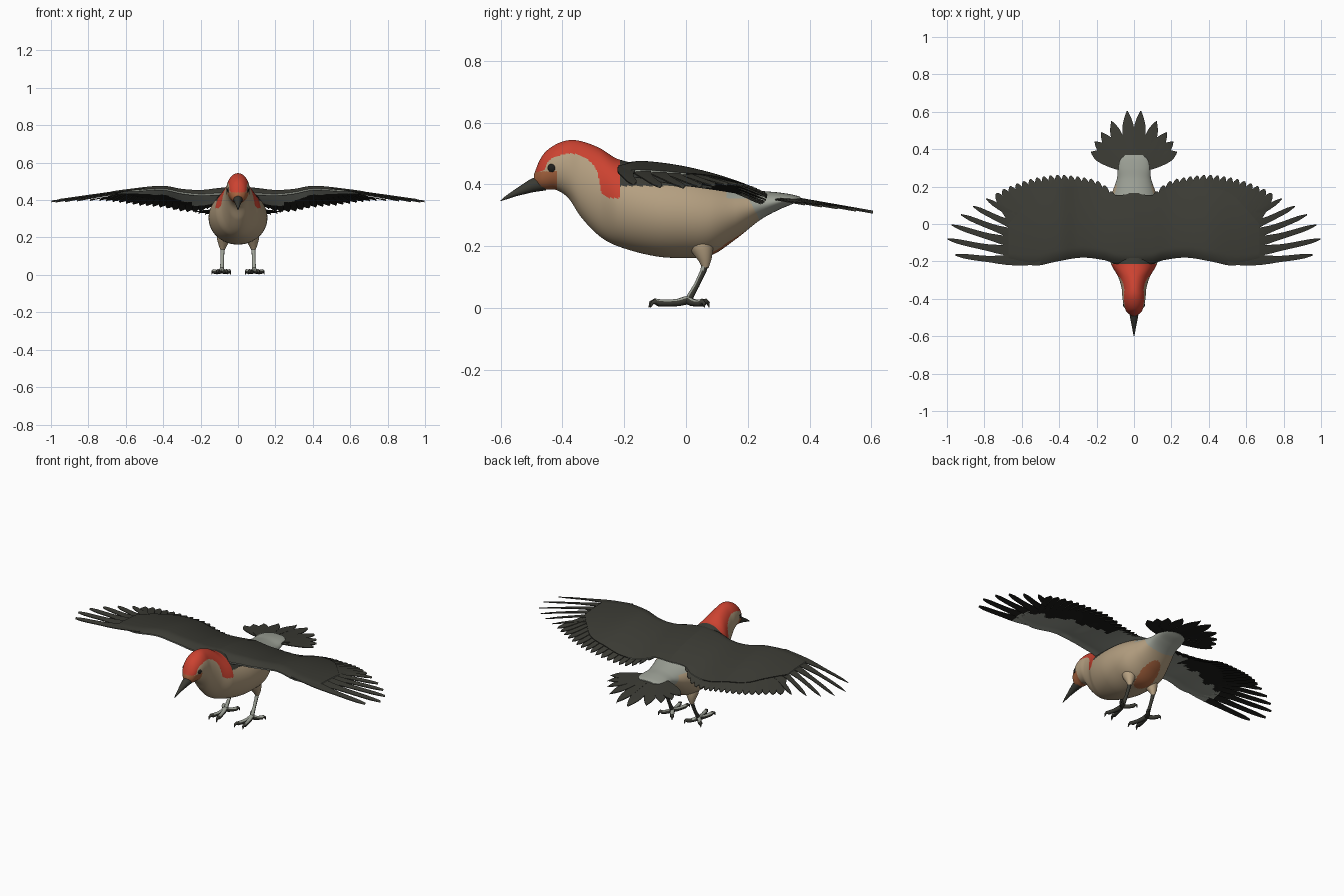
import bpy, bmesh, math
from mathutils import Vector

if "Cube" in bpy.data.objects:
    bpy.data.objects.remove(bpy.data.objects["Cube"])

def mat(name, r, g, b):
    m = bpy.data.materials.new(name)
    m.diffuse_color = (r, g, b, 1)
    m.use_nodes = True
    m.node_tree.nodes["Principled BSDF"].inputs["Base Color"].default_value = m.diffuse_color
    return m

RED = mat("crown red", .60, .055, .03)
TAN = mat("breast tan", .46, .35, .22)
DARK = mat("feather charcoal", .043, .043, .034)
GREY = mat("pale grey", .34, .36, .31)
BLACK = mat("under feather black", .014, .014, .012)
RUST = mat("rust orange", .40, .13, .05)

def interp(table, x):
    """Smooth curve through rows of (x, a, b, ...)."""
    n = len(table)
    x = min(max(x, table[0][0]), table[-1][0])
    i = next(k for k in range(n - 1) if x <= table[k + 1][0])
    p, q = table[i], table[i + 1]
    h = q[0] - p[0]
    t = (x - p[0]) / h
    def slope(k, c):
        a, b = table[max(k - 1, 0)], table[min(k + 1, n - 1)]
        return (b[c] - a[c]) / (b[0] - a[0])
    out = []
    for c in range(1, len(p)):
        m0, m1 = slope(i, c) * h, slope(i + 1, c) * h
        out.append((2*t**3 - 3*t*t + 1) * p[c] + (t**3 - 2*t*t + t) * m0
                   + (3*t*t - 2*t**3) * q[c] + (t**3 - t*t) * m1)
    return out if len(out) > 1 else out[0]

def make(name, lofts, mats, rule=None, mirror=False, angle=50):
    """Object from one or more lofted ring lists; rule(centre, normal) picks the colour."""
    bm = bmesh.new()
    for rings in lofts:
        vs = [[bm.verts.new(p) for p in r] for r in rings]
        n = len(vs[0])
        for a, b in zip(vs, vs[1:]):
            for j in range(n):
                bm.faces.new((a[j], a[(j + 1) % n], b[(j + 1) % n], b[j]))
        bm.faces.new(vs[0])
        bm.faces.new(vs[-1])
    bmesh.ops.recalc_face_normals(bm, faces=bm.faces)
    for f in bm.faces:
        f.smooth = True
        if rule:
            f.material_index = rule(f.calc_center_median(), f.normal)
    me = bpy.data.meshes.new(name)
    bm.to_mesh(me)
    bm.free()
    me.set_sharp_from_angle(angle=math.radians(angle))
    for m in mats:
        me.materials.append(m)
    ob = bpy.data.objects.new(name, me)
    bpy.context.collection.objects.link(ob)
    if mirror:
        ob.modifiers.new("mirror", 'MIRROR')
    return ob

def tube(pts, radii, seg=12):
    pts = [Vector(p) for p in pts]
    rings = []
    for i, p in enumerate(pts):
        d = (pts[min(i + 1, len(pts) - 1)] - pts[max(i - 1, 0)]).normalized()
        ref = Vector((1, 0, 0)) if abs(d.x) < .8 else Vector((0, 0, 1))
        u = d.cross(ref).normalized()
        v = d.cross(u)
        rings.append([p + radii[i] * (u * math.cos(k * math.tau / seg) + v * math.sin(k * math.tau / seg))
                      for k in range(seg)])
    return rings

# body and head: rows of y, top, bottom, half width
BODY = [(-.492, .432, .405, .010), (-.475, .475, .388, .035), (-.455, .505, .383, .047),
        (-.42, .530, .382, .058), (-.38, .543, .355, .063), (-.34, .540, .295, .067),
        (-.28, .518, .233, .086), (-.22, .482, .200, .120), (-.10, .458, .168, .152),
        (0, .445, .162, .157), (.08, .425, .170, .148), (.16, .398, .222, .120),
        (.24, .380, .285, .092), (.30, .374, .318, .086), (.345, .367, .337, .072), (.37, .360, .350, .045)]
rings = []
for i in range(221):
    y = -.492 + .862 * i / 220
    top, bot, w = interp(BODY, y)
    c, h = (top + bot) / 2, (top - bot) / 2
    rings.append([(w * math.cos(a), y, c + h * math.sin(a)) for a in (k * math.tau / 144 for k in range(144))])

CROWN = [(-.5, .44), (-.46, .447), (-.445, .475), (-.42, .490), (-.37, .500), (-.32, .482),
         (-.287, .44), (-.272, .37), (-.21, .355)]
def body_colour(c, n):
    if c.y < -.215 and c.z > interp(CROWN, c.y):
        return 0
    if c.y < -.418 and c.z < .442:
        return 4
    if -.215 <= c.y < .165 and c.z > .395:
        return 2
    if c.y > .19 + (.38 - c.z) * .5 or (c.y > .13 and c.z > .355):
        return 3
    if n.z < -.3 and (c.x / .055) ** 2 + ((c.y - .11) / .09) ** 2 < 1:
        return 4
    return 1
make("body", [rings], [RED, TAN, DARK, GREY, RUST], body_colour)

# beak
make("beak", [tube([(0, -.46, .407), (0, -.50, .395), (0, -.55, .373), (0, -.58, .358), (0, -.6, .347)],
                   [.027, .021, .011, .006, .001], 20)], [DARK])

# eyes
eye = [[(.047 + .012 * math.sin(a), -.432 + .016 * math.cos(a) * math.cos(k * math.tau / 16),
         .453 + .016 * math.cos(a) * math.sin(k * math.tau / 16)) for k in range(16)]
       for a in (0, .3, .6, .9, 1.2, 1.5)]
make("eyes", [eye], [BLACK], mirror=True)

# wing surface: arched along the span, drooping toward the trailing edge less and less outward
SPAN = [(0, .475), (.1, .466), (.2, .457), (.3, .463), (.4, .478), (.55, .464), (.8, .43), (1, .402)]
DROOP = [(0, .12), (.25, .12), (.5, .095), (.75, .05), (1, .04)]
def wing_z(x, y):
    t = max(0, (y + .2) / .46)
    return interp(SPAN, x) - interp(DROOP, x) * t * t

# rows of x, leading y, trailing y, thickness
PANEL = [(0, -.222, .165, .05), (.1, -.212, .155, .055), (.16, -.193, .18, .05), (.28, -.18, .20, .042),
         (.41, -.20, .195, .034), (.52, -.222, .16, .026), (.60, -.208, .08, .016), (.67, -.185, 0, .008)]
rings = []
for i in range(61):
    x = .67 * i / 60
    yl, yt, th = interp(PANEL, x)
    top, low = [], []
    for k in range(33):
        v = (k / 32) ** 1.5
        y = yl + (yt - yl) * v
        z = wing_z(x, y) - .5 * th * max(0, 1 - v / .15) ** 2
        top.append((x, y, z))
        if 0 < k:
            low.append((x, y, z - .004 - th * 2.1 * math.sqrt(v) * (1 - v)))
    rings.append(top + low[::-1])
def panel_colour(c, n):
    if n.z > 0.05:
        return 0
    wave = .03 * math.sin(c.x * 60) * math.sin(c.y * 45 + 1)
    return 1 if c.x < .25 or c.y < .09 - (c.x - .2) * .4 + wave else 2
make("wing_coverts", [rings], [DARK, GREY, BLACK], panel_colour, True)

def feather(base, tip, shape, zf, bow=0, tilt=.003, steps=14):
    """Thin closed blade; shape is rows of t, half width."""
    b, t = Vector(base), Vector(tip)
    d = (t - b).normalized()
    side = Vector((-d.y, d.x))
    rings = []
    for i in range(steps + 1):
        s = 1 - (1 - i / steps) ** 1.5
        p = b.lerp(t, s)
        p.y += bow * math.sin(math.pi * s)
        w = max(.001, interp(shape, s))
        up = []
        for k in (-1, 0, 1):
            q = p + side * w * k
            up.append(Vector((q.x, q.y, zf(q.x, q.y) + tilt * k + (.001 if k == 0 else 0))))
        rings.append(up + [q - Vector((0, 0, .004)) for q in up[::-1]])
    return rings

two_tone = lambda c, n: 0 if n.z > -.05 else 1
hand_tone = lambda c, n: 0 if n.z > -.05 else (2 if c.x < .68 and c.y < -.08 else 1)
under = lambda x, y: wing_z(x, y) - .005

# long outer flight feathers
LONG = [(0, .03), (.3, .029), (.45, .024), (.6, .017), (.9, .012), (1, .003)]
tips = [(.957, -.165), (.998, -.08), (.975, -.005), (.925, .05), (.86, .095), (.79, .135)]
blades = []
for i, tip in enumerate(tips):
    s = i / 5
    blades.append(feather((.50 - .03 * s, -.188 + .16 * s), tip, LONG, under, -.014))
make("outer_flight_feathers", blades, [DARK, BLACK, GREY], hand_tone, True)

# short inner flight feathers along the trailing edge
EDGE = [(.1, .15), (.15, .20), (.21, .235), (.28, .25), (.41, .262), (.56, .238), (.69, .19), (.76, .15)]
SHORT = [(0, .027), (.6, .027), (.85, .022), (.95, .014), (1, .004)]
blades = []
for i in range(18):
    x = .735 - .036 * i
    blades.append(feather((max(.09, x * .84), -.03), (x, interp(EDGE, x)), SHORT, under))
make("inner_flight_feathers", blades, [DARK, BLACK], two_tone, True)

# tail fan
TAIL = [(0, .022), (.4, .032), (.75, .03), (.9, .017), (1, .002)]
blades = []
for i, tip in enumerate([(.036, .605), (.12, .55), (.175, .49), (.21, .44), (.23, .385)]):
    blades.append(feather((.018 + .009 * i, .27 + .008 * i), tip, TAIL,
                          lambda x, y, k=i: .371 - .003 * k - .175 * (y - .27)))
make("tail_feathers", blades, [DARK, BLACK], two_tone, True)

# thighs
make("thighs", [tube([(.066, .03, .25), (.073, .045, .215), (.078, .055, .185), (.082, .062, .155), (.083, .063, .13)],
                     [.03, .042, .034, .021, .010], 24)], [TAN], mirror=True)

# shanks, paler in front
make("shanks", [tube([(.083, .064, .15), (.083, .056, .12), (.084, .035, .075), (.086, .015, .04), (.087, .005, .015)],
                     [.012, .010, .009, .011, .012], 16)], [GREY, DARK],
     lambda c, n: 0 if n.y < -.2 else 1, True)

# toes with hooked claws, two forward and two back
toes = []
for tx, ty in [(.058, -.12), (.112, -.115), (.04, .075), (.14, .06)]:
    a, b = Vector((.087, .005, .026)), Vector((tx, ty, .014))
    pts = [a.lerp(b, s) for s in (0, .25, .5, .75, .86, .95, 1)]
    for p, dz in zip(pts, (0, -.005, -.004, 0, .006, .003, -.012)):
        p.z += dz
    toes.append(tube(pts, [.014, .012, .011, .0115, .009, .006, .0015]))
make("toes", toes, [DARK, GREY], lambda c, n: 1 if n.z > .6 and -.09 < c.y < .05 else 0, True)
